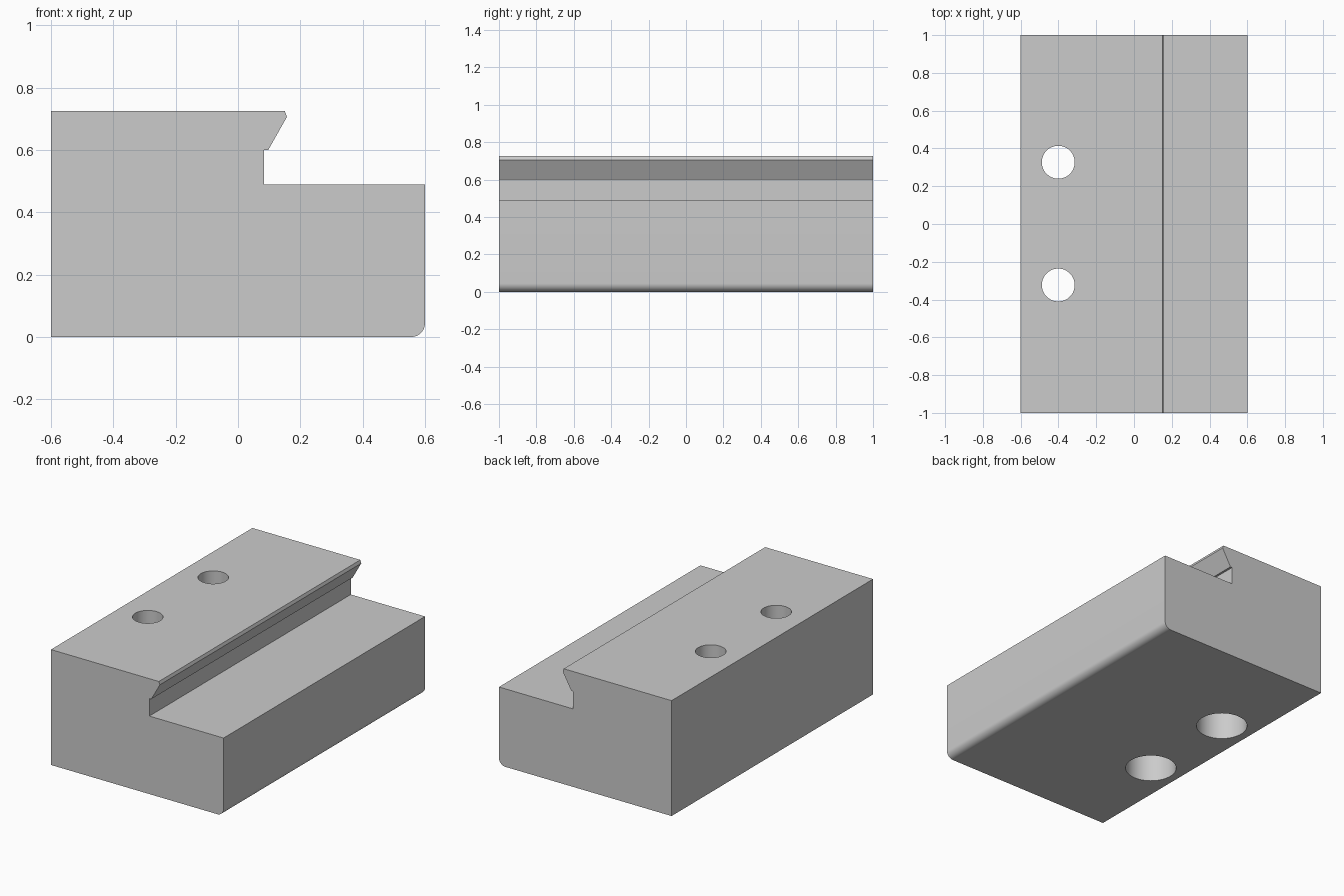
import bpy, bmesh, math

cube = bpy.data.objects.get("Cube")
if cube:
    bpy.data.objects.remove(cube, do_unlink=True)

# One plain grey for the whole block
grey = bpy.data.materials.new("machined_grey")
grey.use_nodes = True
colour = (0.6, 0.6, 0.6, 1)
grey.diffuse_color = colour
grey.node_tree.nodes["Principled BSDF"].inputs["Base Color"].default_value = colour


def make_object(name, bm):
    bmesh.ops.recalc_face_normals(bm, faces=bm.faces)
    mesh = bpy.data.meshes.new(name)
    bm.to_mesh(mesh)
    bm.free()
    mesh.materials.append(grey)
    obj = bpy.data.objects.new(name, mesh)
    bpy.context.collection.objects.link(obj)
    return obj


# Jaw block: stepped profile with an undercut lip and one rounded lower edge
R = 0.045
profile = [(-0.6, 0), (-0.6, 0.725), (0.15, 0.725), (0.157, 0.706),
           (0.097, 0.6), (0.084, 0.6), (0.084, 0.49), (0.6, 0.49)]
for i in range(13):
    a = -math.pi / 2 * i / 12
    profile.append((0.6 - R + R * math.cos(a), R + R * math.sin(a)))

bm = bmesh.new()
face = bm.faces.new([bm.verts.new((x, -1, z)) for x, z in profile])
ext = bmesh.ops.extrude_face_region(bm, geom=[face])
bmesh.ops.translate(bm, vec=(0, 2, 0),
                    verts=[v for v in ext["geom"] if isinstance(v, bmesh.types.BMVert)])
block = make_object("jaw_block", bm)


# Stepped bolt holes: narrow at the top, wide counterbore from below
def bolt_cutter(name, y):
    steps = [(0, -0.1), (0.149, -0.1), (0.149, 0.36), (0.087, 0.36), (0.087, 0.9), (0, 0.9)]
    bm = bmesh.new()
    verts = [bm.verts.new((r, 0, z)) for r, z in steps]
    edges = [bm.edges.new(pair) for pair in zip(verts, verts[1:])]
    bmesh.ops.spin(bm, geom=verts + edges, cent=(0, 0, 0), axis=(0, 0, 1),
                   angle=math.tau, steps=64)
    bmesh.ops.remove_doubles(bm, verts=bm.verts, dist=0.0005)
    cutter = make_object(name, bm)
    cutter.location = (-0.401, y, 0)
    cutter.hide_render = True
    cutter.hide_set(True)
    return cutter


cutters = [bolt_cutter("back_bolt_cutter", 0.327), bolt_cutter("front_bolt_cutter", -0.323)]
for cutter in cutters:
    mod = block.modifiers.new("bolt_hole", 'BOOLEAN')
    mod.object = cutter
    mod.operation = 'DIFFERENCE'
    mod.solver = 'EXACT'

# Bake the holes, then drop the cutters
bpy.ops.object.select_all(action='DESELECT')
block.select_set(True)
bpy.context.view_layer.objects.active = block
for mod in list(block.modifiers):
    bpy.ops.object.modifier_apply(modifier=mod.name)
for cutter in cutters:
    bpy.data.objects.remove(cutter, do_unlink=True)

# Smooth the hole walls and the rounded edge, keep corners sharp
bpy.ops.object.shade_smooth_by_angle(angle=math.radians(20))
